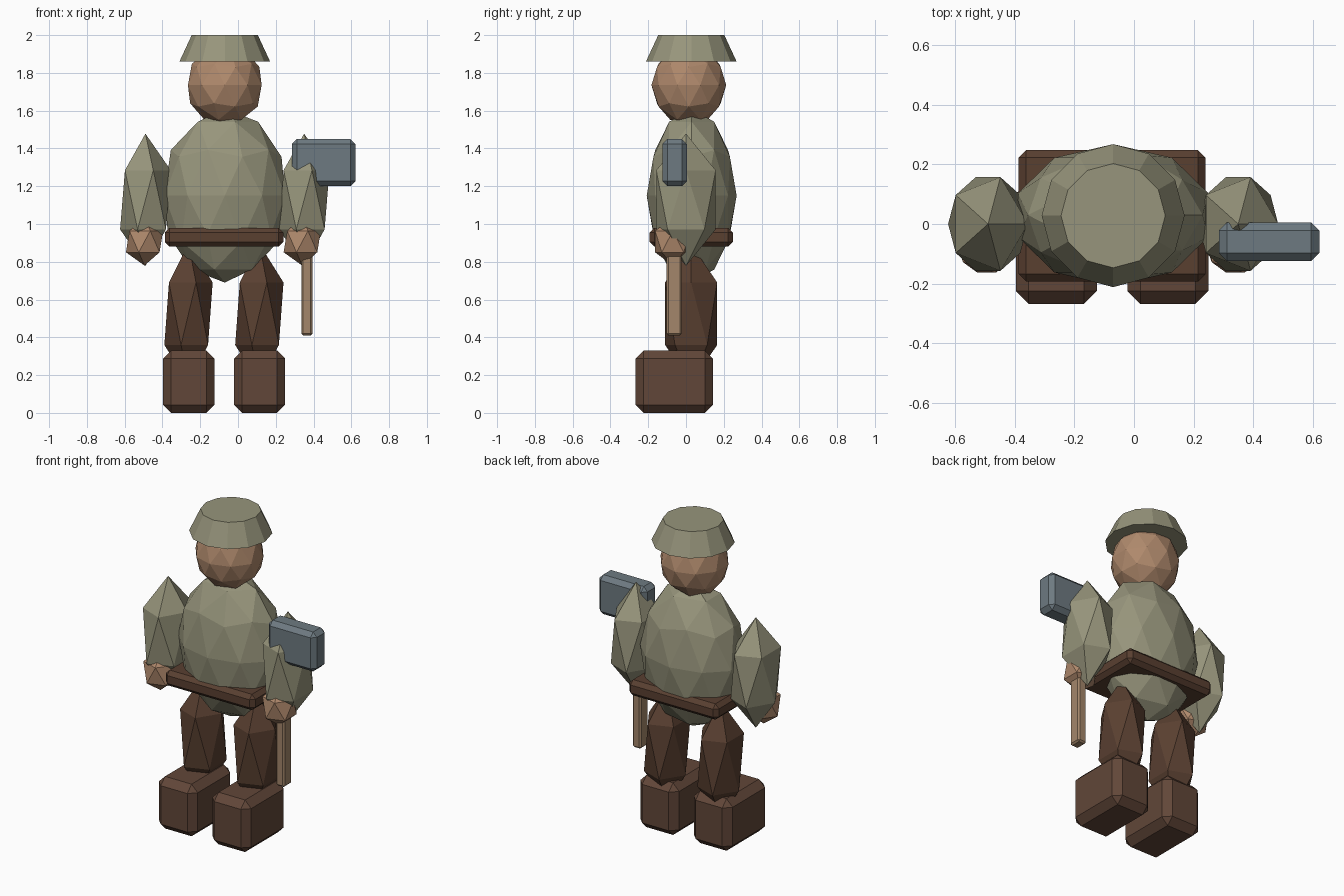
import bpy, bmesh
from mathutils import Matrix, Vector

cube = bpy.data.objects.get("Cube")
if cube:
    bpy.data.objects.remove(cube, do_unlink=True)


def material(name, rgb):
    m = bpy.data.materials.new(name)
    m.use_nodes = True
    m.diffuse_color = (*rgb, 1)
    bsdf = next(n for n in m.node_tree.nodes if n.type == 'BSDF_PRINCIPLED')
    bsdf.inputs["Base Color"].default_value = (*rgb, 1)
    bsdf.inputs["Roughness"].default_value = 0.9
    return m


CLOTH = material("sage cloth", (0.31, 0.30, 0.20))
SKIN = material("skin", (0.43, 0.25, 0.15))
BROWN = material("dark brown", (0.10, 0.05, 0.03))
LEATHER = material("boot leather", (0.12, 0.062, 0.04))
WOOD = material("wood", (0.37, 0.24, 0.145))
STEEL = material("blue steel", (0.155, 0.195, 0.22))


def finish(bm, name, mat):
    mesh = bpy.data.meshes.new(name)
    bm.to_mesh(mesh)
    bm.free()
    mesh.materials.append(mat)
    ob = bpy.data.objects.new(name, mesh)
    bpy.context.collection.objects.link(ob)
    return ob


def ball(name, mat, centre, radii, detail=1):
    """Faceted ellipsoid."""
    bm = bmesh.new()
    bmesh.ops.create_icosphere(bm, subdivisions=detail, radius=1)
    bmesh.ops.transform(bm, verts=bm.verts,
                        matrix=Matrix.Translation(centre) @ Matrix.Diagonal((*radii, 1)))
    return finish(bm, name, mat)


def block(name, mat, low, high, bevel):
    """Box between two corners with chamfered edges."""
    low, high = Vector(low), Vector(high)
    bm = bmesh.new()
    bmesh.ops.create_cube(bm, size=1)
    bmesh.ops.transform(bm, verts=bm.verts,
                        matrix=Matrix.Translation((low + high) / 2)
                        @ Matrix.Diagonal((*(high - low), 1)))
    ob = finish(bm, name, mat)
    mod = ob.modifiers.new("chamfer", 'BEVEL')
    mod.width = bevel
    mod.segments = 1
    return ob


# Torso, belt and head
MID = -0.07
ball("torso", CLOTH, (MID, 0.03, 1.15), (0.336, 0.238, 0.46), 2)
block("belt", BROWN, (-0.387, -0.193, 0.88), (0.24, 0.248, 0.98), 0.025)
ball("head", SKIN, (MID, 0.015, 1.735), (0.205, 0.198, 0.215), 2)

# Flat-topped cap
bm = bmesh.new()
bmesh.ops.create_cone(bm, cap_ends=True, segments=12, radius1=0.24, radius2=0.175,
                      depth=0.14, matrix=Matrix.Translation((MID, 0.028, 1.93)))
finish(bm, "cap", CLOTH)

# Limbs on both sides
for side, arm_x, hand_x, leg_x in (("right", -0.49, -0.495, -0.262),
                                   ("left", 0.35, 0.34, 0.113)):
    ball(side + "_arm", CLOTH, (arm_x, 0, 1.128), (0.15, 0.185, 0.35))
    ball(side + "_hand", SKIN, (hand_x, -0.07, 0.907), (0.11, 0.11, 0.127))
    ball(side + "_leg", BROWN, (leg_x, 0.027, 0.525), (0.143, 0.162, 0.37))
    block(side + "_boot", LEATHER, (leg_x - 0.135, -0.268, 0),
          (leg_x + 0.137, 0.143, 0.33), 0.043)

# Hammer held in the left hand
block("hammer_handle", WOOD, (0.335, -0.103, 0.41), (0.395, -0.023, 1.35), 0.01)
block("hammer_head", STEEL, (0.285, -0.125, 1.2), (0.622, 0.005, 1.45), 0.027)
